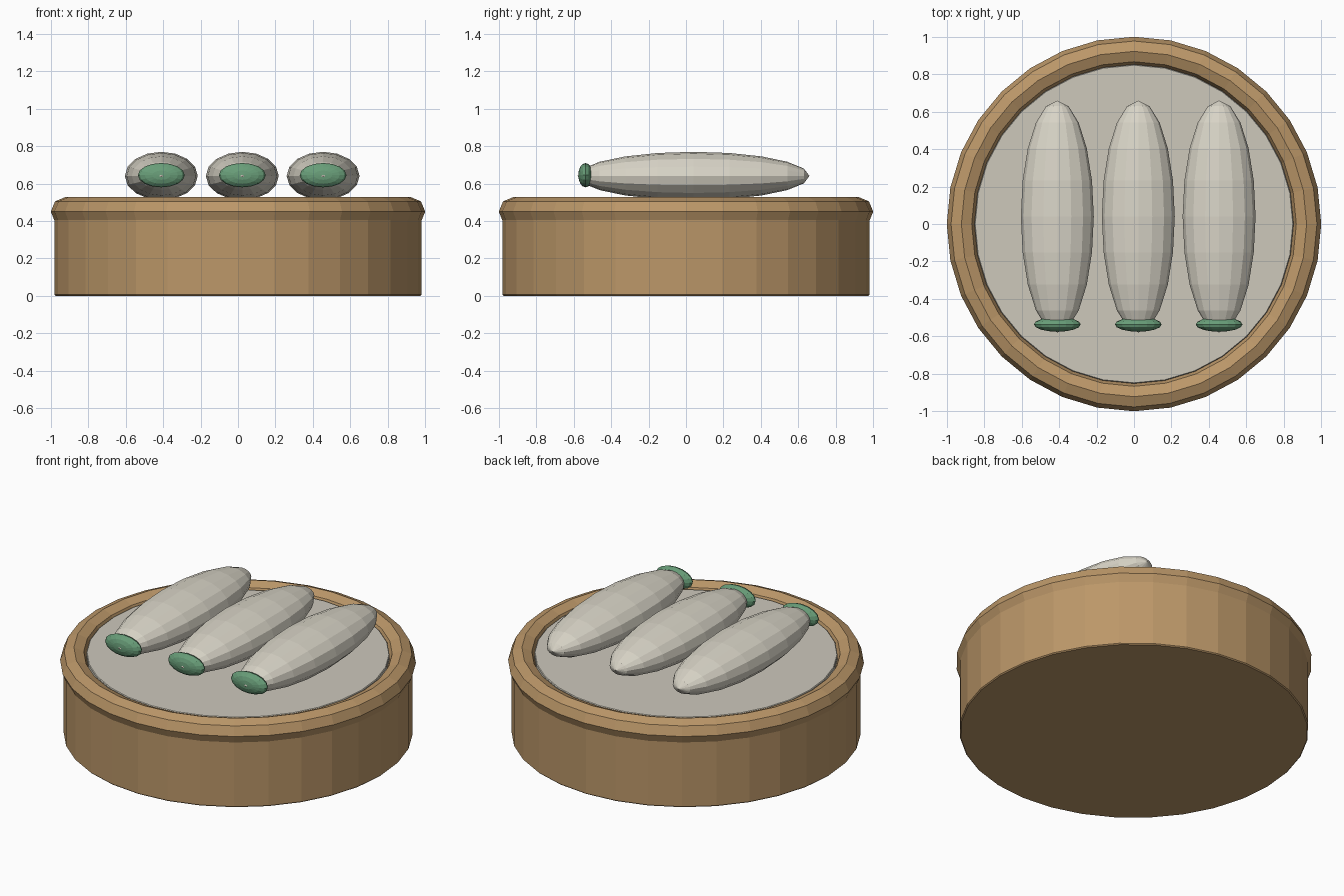
import bpy, math

if "Cube" in bpy.data.objects:
    bpy.data.objects.remove(bpy.data.objects["Cube"])


def material(name, rgb):
    m = bpy.data.materials.new(name)
    m.diffuse_color = (*rgb, 1)
    m.use_nodes = True
    m.node_tree.nodes["Principled BSDF"].inputs["Base Color"].default_value = m.diffuse_color
    return m


wood = material("bamboo wood", (0.50, 0.31, 0.14))
paper = material("pale paper", (0.61, 0.58, 0.50))
dough = material("pale dough", (0.69, 0.66, 0.57))
green = material("leaf green", (0.14, 0.34, 0.19))


def finish(name, mat):
    ob = bpy.context.object
    ob.name = name
    ob.data.materials.append(mat)
    return ob


def cylinder(name, radius, z0, z1, mat, bevel):
    bpy.ops.mesh.primitive_cylinder_add(vertices=32, radius=radius, depth=z1 - z0,
                                        location=(0, 0, (z0 + z1) / 2))
    ob = finish(name, mat)
    mod = ob.modifiers.new("edge", 'BEVEL')
    mod.width = bevel
    mod.segments = 1
    mod.limit_method = 'ANGLE'
    mod.angle_limit = math.radians(40)
    return ob


def ellipsoid(name, centre, half, segments, rings, mat):
    # poles run along y
    bpy.ops.mesh.primitive_uv_sphere_add(segments=segments, ring_count=rings, radius=1,
                                         location=centre, rotation=(math.pi / 2, 0, 0))
    ob = finish(name, mat)
    ob.scale = (half[0], half[2], half[1])
    return ob


# Basket wall and floor
cylinder("basket_body", 0.982, 0, 0.45, wood, 0.006)

# Rounded rim
bpy.ops.mesh.primitive_torus_add(major_segments=32, minor_segments=8, major_radius=0.923,
                                 minor_radius=0.078, location=(0, 0, 0.45))
finish("basket_rim", wood)

# Paper lining
cylinder("paper_lining", 0.853, 0.44, 0.50, paper, 0.004)

# Three rolls, each with a green end
for i, x in enumerate((-0.41, 0.023, 0.455)):
    ellipsoid(f"roll_{i + 1}", (x, 0.04, 0.641), (0.195, 0.62, 0.129), 16, 10, dough)
    ellipsoid(f"roll_end_{i + 1}", (x, -0.537, 0.645), (0.125, 0.039, 0.065), 16, 8, green)
